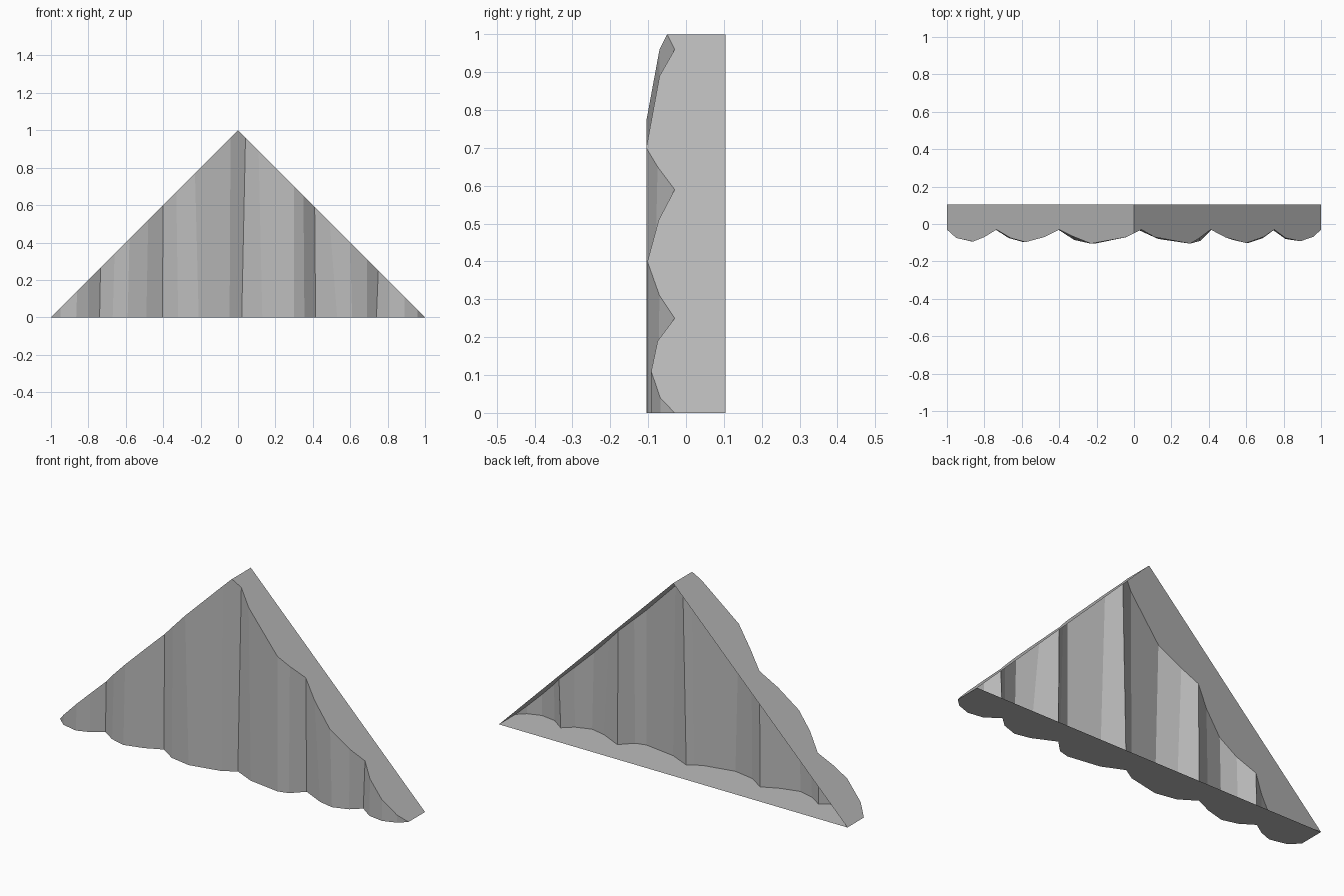
import bpy
import bmesh

cube = bpy.data.objects.get("Cube")
if cube:
    bpy.data.objects.remove(cube, do_unlink=True)

BACK = 0.105

# Scalloped outline along the roof edges (x, y); height follows the 45 degree slopes
roof = [(-1, -.03), (-.95, -.075), (-.86, -.094), (-.80, -.07), (-.735, -.03),
        (-.66, -.075), (-.58, -.097), (-.48, -.07), (-.40, -.03), (-.33, -.065),
        (-.23, -.105), (-.04, -.07), (0, -.05), (.04, -.03), (.11, -.07),
        (.30, -.105), (.35, -.075), (.41, -.03), (.49, -.072), (.60, -.102),
        (.69, -.07), (.75, -.03), (.81, -.075), (.89, -.092), (.96, -.068), (1, -.03)]

# Matching outline along the ground, drifting slightly from the roof edge
ground = [(-1, -.03), (-.95, -.075), (-.865, -.094), (-.80, -.07), (-.74, -.03),
          (-.67, -.075), (-.59, -.097), (-.49, -.07), (-.405, -.03), (-.32, -.085),
          (-.21, -.105), (-.045, -.07), (-.012, -.05), (.02, -.03), (.13, -.08),
          (.30, -.105), (.355, -.09), (.415, -.03), (.53, -.085), (.61, -.102),
          (.69, -.075), (.74, -.03), (.81, -.08), (.89, -.092), (.96, -.068), (1, -.03)]

stone = bpy.data.materials.new("plain grey")
stone.use_nodes = True
stone.diffuse_color = (.5, .5, .5, 1)
stone.node_tree.nodes["Principled BSDF"].inputs["Base Color"].default_value = (.5, .5, .5, 1)

# Four rails joined by strips: floor, scalloped front and sloping roof; the back stays open
bm = bmesh.new()
rails = [
    [bm.verts.new((x, BACK, 0)) for x, y in ground],
    [bm.verts.new((x, y, 0)) for x, y in ground],
    [bm.verts.new((x, y, 1 - abs(x))) for x, y in roof],
    [bm.verts.new((x, BACK, 1 - abs(x))) for x, y in roof],
]
for low, high in zip(rails, rails[1:]):
    for i in range(len(roof) - 1):
        bm.faces.new((low[i], low[i + 1], high[i + 1], high[i]))
bmesh.ops.remove_doubles(bm, verts=bm.verts[:], dist=0.0001)

mesh = bpy.data.meshes.new("gable_shell")
bm.to_mesh(mesh)
bm.free()
mesh.materials.append(stone)
shell = bpy.data.objects.new("gable_shell", mesh)
bpy.context.collection.objects.link(shell)
